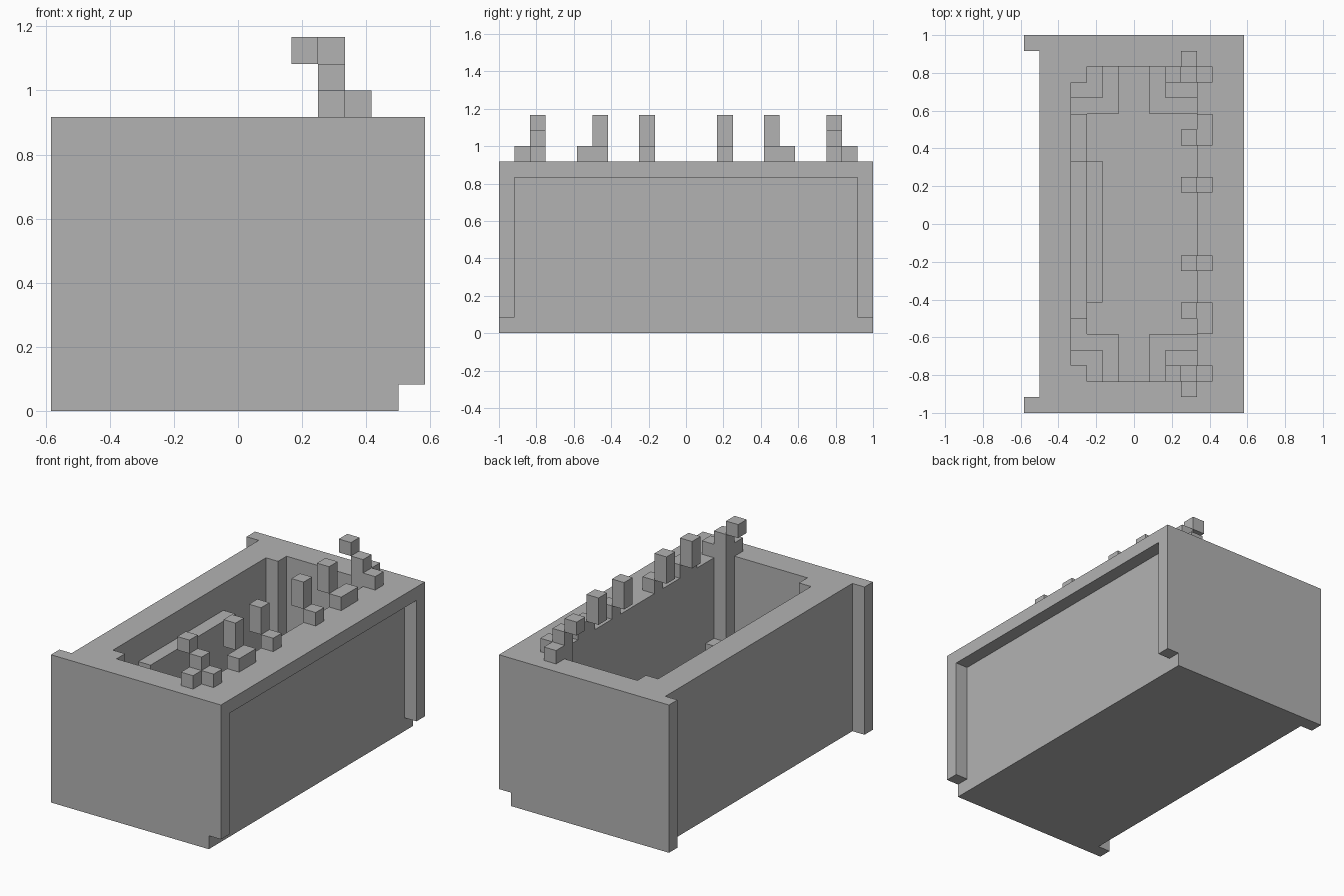
import bpy
import bmesh
from mathutils import Vector

U = 1 / 12  # one block

cube = bpy.data.objects.get("Cube")
if cube:
    bpy.data.objects.remove(cube, do_unlink=True)

grey = bpy.data.materials.new("stone_grey")
grey.use_nodes = True
tone = (0.45, 0.45, 0.45, 1)
grey.diffuse_color = tone
grey.node_tree.nodes["Principled BSDF"].inputs["Base Color"].default_value = tone


def box(name, x, y, z):
    """Flat-faced box spanning block ranges in x, y and z."""
    bm = bmesh.new()
    bmesh.ops.create_cube(bm, size=1)
    for v in bm.verts:
        v.co = Vector([U * (a + (c + 0.5) * (b - a)) for (a, b), c in zip((x, y, z), v.co)])
    mesh = bpy.data.meshes.new(name)
    bm.to_mesh(mesh)
    bm.free()
    mesh.materials.append(grey)
    ob = bpy.data.objects.new(name, mesh)
    bpy.context.scene.collection.objects.link(ob)
    return ob


def flip(r):
    return (-r[1], -r[0])


def both_ends(name, x, y, z):
    """The same box at the front and the back."""
    box("front_" + name, x, flip(y), z)
    box("back_" + name, x, y, z)


def cut(target, x, y, z):
    cutter = box("cutter", x, y, z)
    cutter.hide_render = True
    mod = target.modifiers.new("cut", "BOOLEAN")
    mod.operation = "DIFFERENCE"
    mod.solver = "EXACT"
    mod.object = cutter
    bpy.context.view_layer.objects.active = target
    bpy.ops.object.modifier_apply(modifier=mod.name)
    bpy.data.objects.remove(cutter, do_unlink=True)


# Tub body: recessed long sides, lip on the left, stepped basin
body = box("tub_body", (-7, 7), (-12, 12), (0, 11))
cut(body, (-8, -6), (-11, 11), (-1, 12))
cut(body, (6, 8), (-11, 11), (-1, 10))
cut(body, (6, 8), (-13, 13), (-1, 1))
cut(body, (-4, 4), (-9, 9), (1, 12))
cut(body, (-3, 3), (-10, 10), (1, 12))

# Stepped blocks in the basin corners
for side, sign in (("left", 1), ("right", -1)):
    def sx(r):
        return r if sign > 0 else flip(r)
    height = 5 if sign > 0 else 4
    both_ends(side + "_low_step", sx((1, 4)), (7, 10), (1, 2))
    both_ends(side + "_high_step", sx((2, 4)), (8, 10), (2, height))

# Shelves along the right wall
box("upper_shelf", (-4, -3), (-6, 4), (1, 9))
box("lower_shelf", (-3, -2), (-5, 4), (1, 3))
box("shelf_end", (-4, -3), (4, 7), (1, 3))
box("shelf_front", (-4, -3), (-7, -6), (1, 2))

# Prongs along the left rim
both_ends("inner_foot", (4, 5), (2, 3), (11, 12))
both_ends("inner_prong", (3, 4), (2, 3), (12, 14))
both_ends("middle_foot", (4, 5), (5, 7), (11, 12))
both_ends("middle_prong", (3, 4), (5, 6), (12, 14))

# Corner prongs leaning over the basin
both_ends("corner_foot", (4, 5), (9, 10), (11, 12))
both_ends("corner_end_foot", (3, 4), (10, 11), (11, 12))
both_ends("corner_prong", (3, 4), (9, 10), (11, 13))
both_ends("corner_tip", (2, 3), (9, 10), (13, 14))
